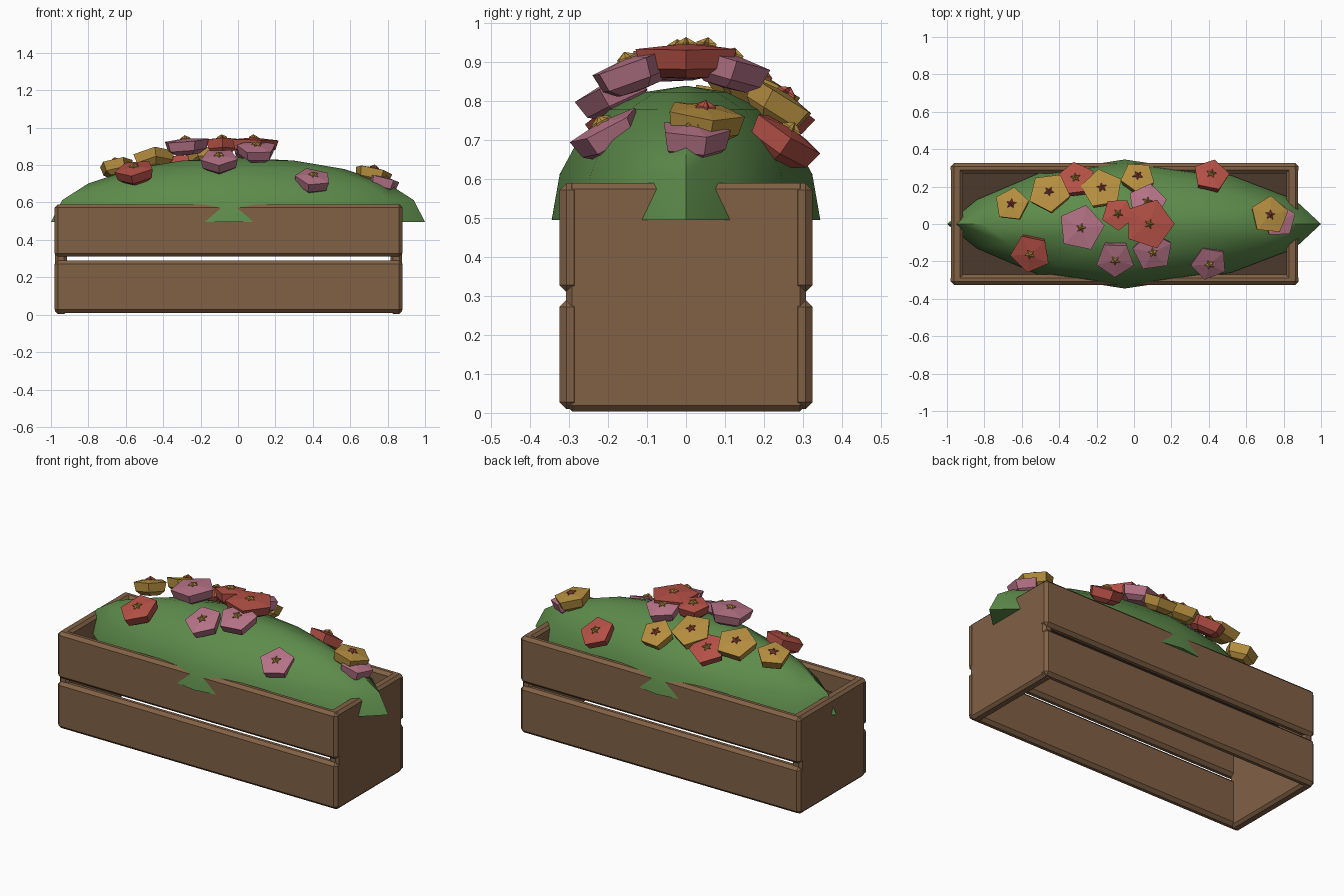
import bpy, bmesh, random
from math import sin, cos, pi, radians, sqrt
from mathutils import Vector, Matrix

if "Cube" in bpy.data.objects:
    bpy.data.objects.remove(bpy.data.objects["Cube"])

random.seed(4)


def material(name, rgb):
    m = bpy.data.materials.new(name)
    m.diffuse_color = (*rgb, 1)
    m.use_nodes = True
    m.node_tree.nodes["Principled BSDF"].inputs["Base Color"].default_value = m.diffuse_color
    return m


WOOD = material("wood", (.22, .12, .06))
SOIL = material("soil", (.07, .042, .025))
LEAF = material("leaf", (.11, .26, .07))
PETAL = {"P": material("pink", (.46, .17, .24)),
         "R": material("red", (.45, .08, .06)),
         "Y": material("yellow", (.46, .27, .05))}


def box(name, lo, hi, mat, bevel=0):
    bm = bmesh.new()
    bmesh.ops.create_cube(bm, size=1)
    for v in bm.verts:
        v.co = [l + (c + .5) * (h - l) for c, l, h in zip(v.co, lo, hi)]
    if bevel:
        bmesh.ops.bevel(bm, geom=bm.edges[:], offset=bevel, segments=1, affect='EDGES')
    return finish(name, bm, mat)


def finish(name, bm, mat):
    bmesh.ops.recalc_face_normals(bm, faces=bm.faces[:])
    me = bpy.data.meshes.new(name)
    bm.to_mesh(me)
    bm.free()
    me.materials.append(mat)
    ob = bpy.data.objects.new(name, me)
    bpy.context.collection.objects.link(ob)
    return ob


def loft(bm, rings, tip=None, base=None):
    """Joins closed rings of points, with optional end points."""
    loops = [[bm.verts.new(p) for p in r] for r in rings]
    n = len(loops[0])
    for a, b in zip(loops, loops[1:]):
        for i in range(n):
            bm.faces.new((a[i], a[(i + 1) % n], b[(i + 1) % n], b[i]))
    for p, lp in ((tip, loops[-1]), (base, loops[0])):
        if p is not None:
            v = bm.verts.new(p)
            for i in range(n):
                bm.faces.new((lp[i], lp[(i + 1) % n], v))


# Planter box: two planks per long side, solid end boards, soil
X0, X1 = -.98, .88
for side, s in (("front", -1), ("back", 1)):
    for level, z in (("lower", .01), ("upper", .31)):
        y = sorted((s * .27, s * .325))
        box(f"{side}_{level}_plank", (X0, y[0], z), (X1, y[1], z + .28), WOOD, .018)
box("left_end_board", (X0 + .002, -.308, .004), (X0 + .065, .308, .59), WOOD, .015)
box("right_end_board", (X1 - .065, -.308, .004), (X1 - .002, .308, .59), WOOD, .015)
box("soil", (X0 + .04, -.285, .45), (X1 - .04, .285, .47), SOIL)

# Foliage: lens-shaped dome with pointed ends
half = [(1, 0), (.86, .13), (.52, .26), (-.05, .345), (-.5, .275), (-.84, .13), (-1, 0)]
outline = half + [(x, -y) for x, y in half[-2:0:-1]]
bm = bmesh.new()
rings = []
for r in (1, .94, .8, .57, .3):
    z = .495 + .345 * sqrt(1 - r * r)
    rings.append([(x * r, y * r, z) for x, y in outline])
loft(bm, rings, tip=(0, 0, .84), base=(0, 0, .495))
foliage = finish("foliage", bm, LEAF)
bpy.context.view_layer.objects.active = foliage
foliage.select_set(True)
bpy.ops.object.shade_smooth_by_angle(angle=radians(50))


# Flowers: faceted five-sided blooms with a small star centre
def flower(i, kind, x, y, z, r, phase):
    normal = Vector((x * .3, y * 2.6, 1)).normalized()
    place = Matrix.Translation((x, y, z)) @ Vector((0, 0, 1)).rotation_difference(normal).to_matrix().to_4x4()

    def pent(rad, h, n=5, inner=1):
        step = 2 * pi / n
        return [place @ Vector((rad * (inner if k % 2 else 1) * cos(k * step + radians(phase)),
                                rad * (inner if k % 2 else 1) * sin(k * step + radians(phase)), h))
                for k in range(n)]

    bm = bmesh.new()
    loft(bm, [pent(r * .6, -.048), pent(r * .93, -.025), pent(r * 1.05, .025)],
         tip=place @ Vector((0, 0, .038)), base=place @ Vector((0, 0, -.052)))
    finish(f"flower_{i}", bm, PETAL[kind])
    bm = bmesh.new()
    loft(bm, [pent(.028, .028, 10, .45), pent(.028, .04, 10, .45)],
         tip=place @ Vector((0, 0, .055)), base=place @ Vector((0, 0, .028)))
    finish(f"flower_centre_{i}", bm, PETAL["R" if kind == "Y" else "Y"])


blooms = [
    ("Y", -.65, .10, .79, .09, 10), ("Y", -.45, .16, .83, .11, 60),
    ("R", -.31, .23, .785, .10, 25), ("Y", -.17, .18, .835, .11, 100),
    ("Y", .02, .24, .79, .09, 50), ("P", -.28, -.02, .905, .12, 150),
    ("R", -.085, .05, .91, .085, 200), ("R", .08, 0, .91, .13, 0),
    ("P", .07, .11, .885, .10, 80), ("P", .10, -.14, .875, .105, 170),
    ("P", -.10, -.18, .82, .10, 125), ("P", .40, -.20, .715, .095, 185),
    ("R", -.55, -.15, .76, .105, 115), ("R", .41, .25, .70, .095, 150),
    ("Y", .72, .045, .75, .10, 85), ("P", .77, .02, .705, .09, 20)]
for i, b in enumerate(blooms, 1):
    flower(i, *b)
